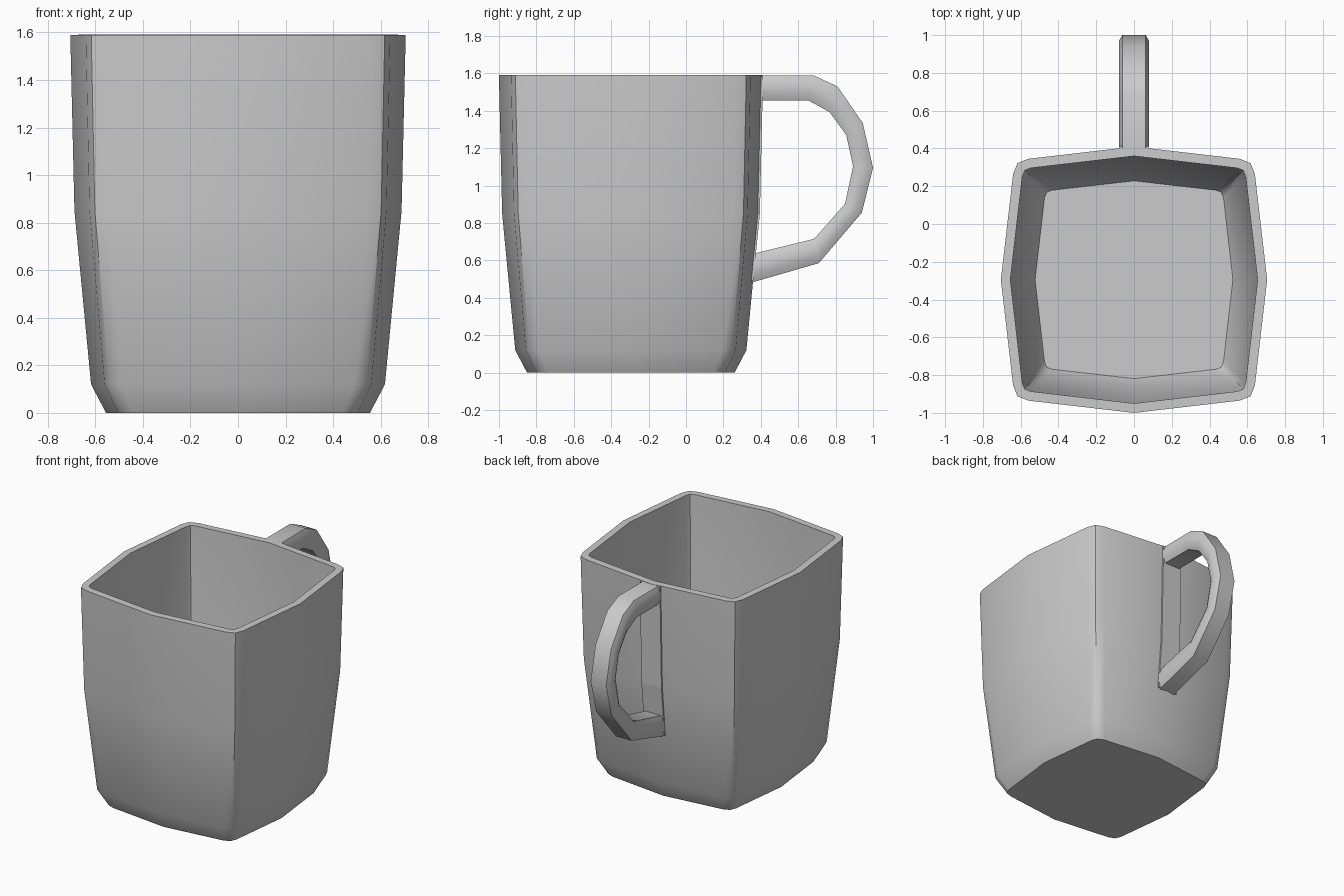
import bpy

if "Cube" in bpy.data.objects:
    bpy.data.objects.remove(bpy.data.objects["Cube"])

CENTER_Y = -0.295


def loft(name, rings, cap_start=True, cap_end=True):
    """Skin a list of equally sized rings of points."""
    n = len(rings[0])
    verts = [p for ring in rings for p in ring]
    faces = []
    for i in range(len(rings) - 1):
        for j in range(n):
            k = (j + 1) % n
            faces.append((i * n + j, i * n + k, (i + 1) * n + k, (i + 1) * n + j))
    if cap_start:
        faces.append(tuple(reversed(range(n))))
    if cap_end:
        faces.append(tuple(range((len(rings) - 1) * n, len(rings) * n)))
    mesh = bpy.data.meshes.new(name)
    mesh.from_pydata(verts, [], faces)
    obj = bpy.data.objects.new(name, mesh)
    bpy.context.collection.objects.link(obj)
    bpy.ops.object.select_all(action='DESELECT')
    obj.select_set(True)
    bpy.context.view_layer.objects.active = obj
    bpy.ops.object.mode_set(mode='EDIT')
    bpy.ops.mesh.select_all(action='SELECT')
    bpy.ops.mesh.normals_make_consistent(inside=False)
    bpy.ops.object.mode_set(mode='OBJECT')
    return obj


def smooth(obj, angle=0.7):
    bpy.context.view_layer.objects.active = obj
    bpy.ops.object.shade_smooth_by_angle(angle=angle)


# Cup body: bowed square with rounded corners, open at the top
quarter = [(0.705, 0), (0.64, 0.56), (0.617, 0.617), (0.56, 0.64)]
outline = []
for turn in range(4):
    outline += quarter
    quarter = [(-y, x) for x, y in quarter]
profile = [(0.555, 0), (0.618, 0.12), (0.688, 0.85), (0.704, 1.53), (0.705, 1.59)]
body = loft("cup_body",
            [[(x * r / 0.705, CENTER_Y + y * r / 0.705, z) for x, y in outline]
             for r, z in profile], cap_end=False)
wall = body.modifiers.new("wall", 'SOLIDIFY')
wall.thickness = 0.05
wall.offset = -1
wall.use_even_offset = True
bpy.ops.object.modifier_apply(modifier=wall.name)
smooth(body)

# Handle: rounded section between outer and inner edge points (y, z)
outer = [(0.385, 1.588), (0.685, 1.588), (0.81, 1.53), (0.945, 1.335),
         (1.0, 1.095), (0.94, 0.855), (0.71, 0.585), (0.345, 0.48)]
inner = [(0.385, 1.455), (0.655, 1.455), (0.767, 1.393), (0.857, 1.27),
         (0.893, 1.103), (0.85, 0.902), (0.685, 0.715), (0.345, 0.632)]
section = [(0.08, -0.4), (0.08, 0.4), (0.062, 1), (-0.062, 1),
           (-0.08, 0.4), (-0.08, -0.4), (-0.062, -1), (-0.062 + 0.124, -1)]
rings = []
for (oy, oz), (iy, iz) in zip(outer, inner):
    rings.append([(x, (oy + iy) / 2 + t * (oy - iy) / 2,
                   (oz + iz) / 2 + t * (oz - iz) / 2) for x, t in section])
smooth(loft("handle", rings), 0.9)

# Flat strip on the wall joining both handle ends
strip = [(0.359, 0.49), (0.395, 0.85), (0.412, 1.586)]
loft("handle_mount", [[(-0.08, y, z), (0.08, y, z), (0.08, y - 0.03, z),
                       (-0.08, y - 0.03, z)] for y, z in strip])
